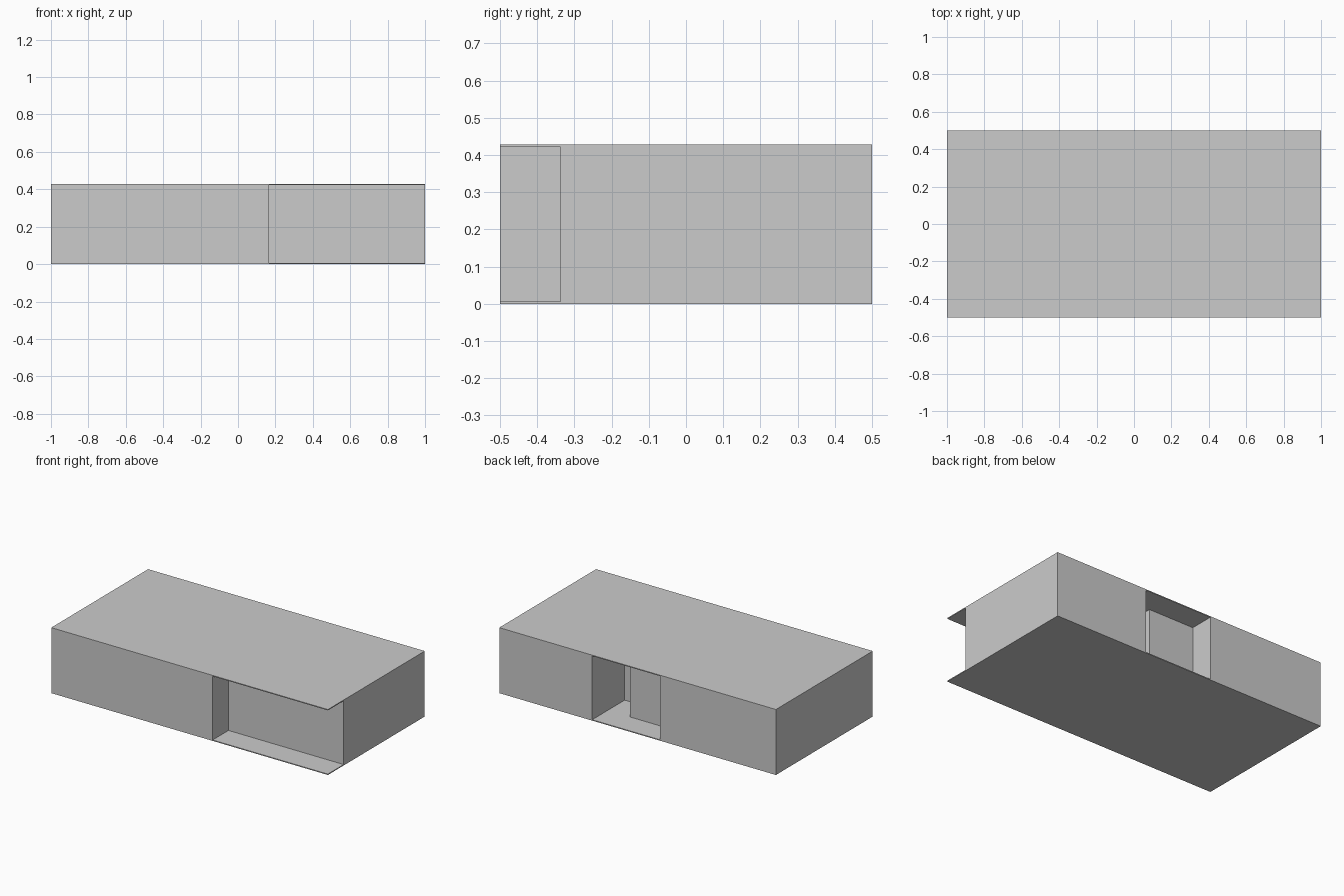
import bpy
import bmesh

cube = bpy.data.objects.get("Cube")
if cube:
    bpy.data.objects.remove(cube, do_unlink=True)

HEIGHT = 0.428
SLAB = 0.006

grey = bpy.data.materials.new("light_grey")
grey.use_nodes = True
colour = (0.6, 0.6, 0.6, 1)
grey.diffuse_color = colour
grey.node_tree.nodes["Principled BSDF"].inputs["Base Color"].default_value = colour


def prism(name, outline, bottom, top):
    """Extrude a counter-clockwise plan outline between two heights."""
    bm = bmesh.new()
    base = bm.faces.new([bm.verts.new((x, y, bottom)) for x, y in outline])
    result = bmesh.ops.extrude_face_region(bm, geom=[base], use_keep_orig=True)
    moved = [g for g in result["geom"] if isinstance(g, bmesh.types.BMVert)]
    bmesh.ops.translate(bm, verts=moved, vec=(0, 0, top - bottom))
    bmesh.ops.recalc_face_normals(bm, faces=bm.faces)
    mesh = bpy.data.meshes.new(name)
    bm.to_mesh(mesh)
    bm.free()
    mesh.materials.append(grey)
    obj = bpy.data.objects.new(name, mesh)
    bpy.context.collection.objects.link(obj)
    return obj


# Floor and roof slabs cover the full plan
plan = [(-1, -0.5), (1, -0.5), (1, 0.5), (-1, 0.5)]
prism("floor_slab", plan, 0, SLAB)
prism("roof_slab", plan, HEIGHT - SLAB, HEIGHT)

# Walls step in for the front corner porch and the stepped back entrance
walls = [
    (-1, -0.5), (0.167, -0.5), (0.167, -0.337), (1, -0.337),
    (1, 0.5), (0.328, 0.5), (0.328, 0.165), (0.167, 0.165),
    (0.167, 0.34), (-0.162, 0.34), (-0.162, 0.5), (-1, 0.5),
]
prism("walls", walls, SLAB, HEIGHT - SLAB)
